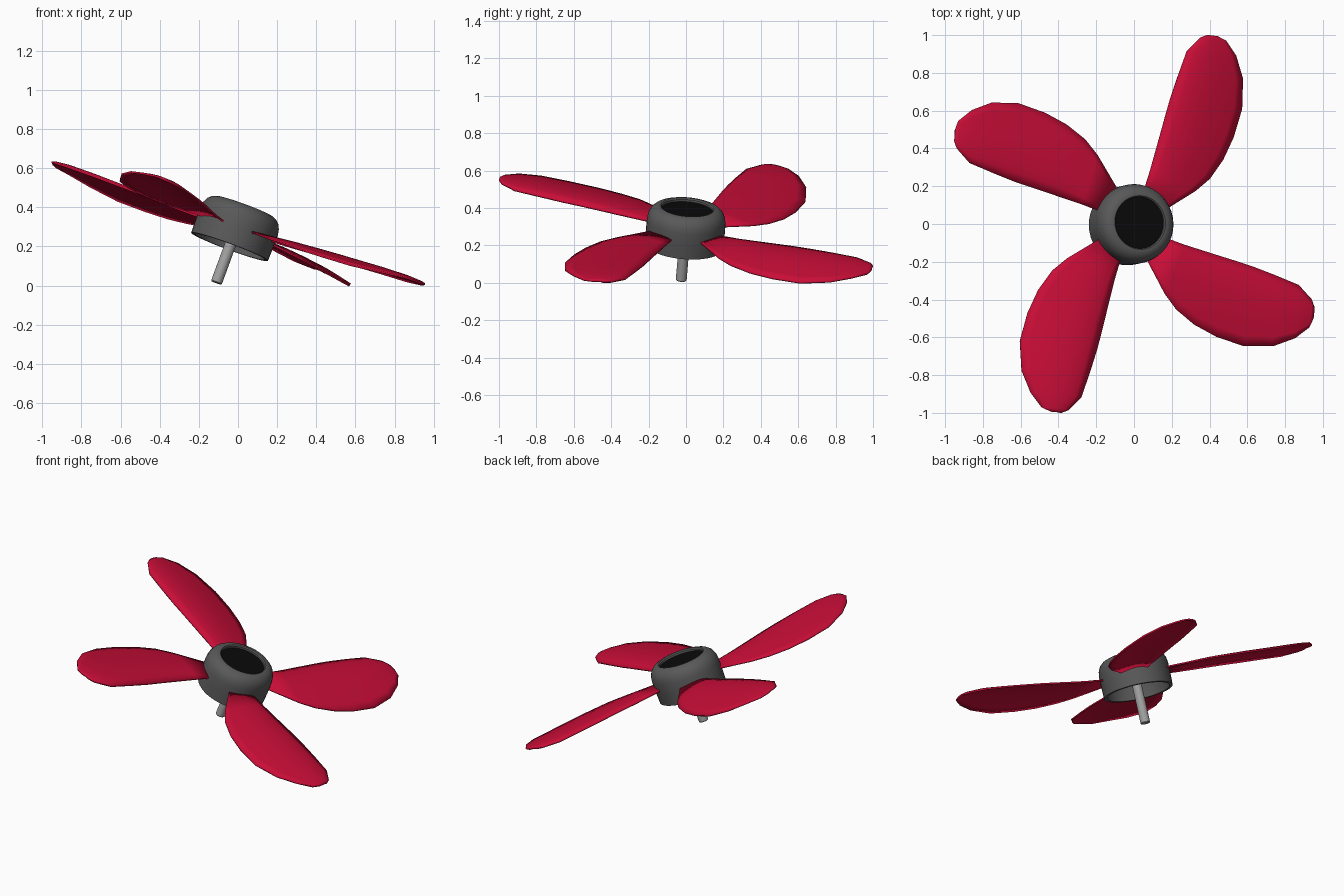
import bpy, bmesh, math
from mathutils import Matrix, Vector

if "Cube" in bpy.data.objects:
    bpy.data.objects.remove(bpy.data.objects["Cube"])

# Tilted frame: local z is the rotation axis
AXIS = Vector((0.344, 0.080, 0.935)).normalized()
TILT = Matrix.Translation((0, 0, 0.315)) @ Vector((0, 0, 1)).rotation_difference(AXIS).to_matrix().to_4x4()


def material(name, color):
    m = bpy.data.materials.new(name)
    m.diffuse_color = (*color, 1)
    m.use_nodes = True
    m.node_tree.nodes["Principled BSDF"].inputs["Base Color"].default_value = m.diffuse_color
    return m


red = material("red", (0.58, 0.004, 0.038))
dark = material("dark_grey", (0.10, 0.10, 0.10))
black = material("black", (0.003, 0.003, 0.003))
grey = material("light_grey", (0.36, 0.36, 0.36))


def finish(name, bm, mat, angle, matrix=TILT):
    bmesh.ops.recalc_face_normals(bm, faces=bm.faces)
    me = bpy.data.meshes.new(name)
    bm.to_mesh(me)
    bm.free()
    ob = bpy.data.objects.new(name, me)
    bpy.context.collection.objects.link(ob)
    me.materials.append(mat)
    ob.matrix_world = matrix
    bpy.ops.object.select_all(action='DESELECT')
    ob.select_set(True)
    bpy.context.view_layer.objects.active = ob
    bpy.ops.object.shade_smooth_by_angle(angle=math.radians(angle))
    return ob


def lathe(name, profile, mat, steps=40, closed=False):
    bm = bmesh.new()
    vs = [bm.verts.new((r, 0, z)) for r, z in profile]
    pairs = list(zip(vs, vs[1:])) + ([(vs[-1], vs[0])] if closed else [])
    edges = [bm.edges.new(p) for p in pairs]
    bmesh.ops.spin(bm, geom=vs + edges, cent=(0, 0, 0), axis=(0, 0, 1),
                   angle=math.tau, steps=steps)
    bmesh.ops.remove_doubles(bm, verts=bm.verts, dist=1e-5)
    return finish(name, bm, mat, 35)


# Hollow hub shell with rounded shoulder and open top rim
lathe("hub", [(0.190, -0.125), (0.209, -0.125), (0.211, -0.05), (0.211, 0.015),
              (0.206, 0.045), (0.194, 0.070), (0.175, 0.087), (0.155, 0.095),
              (0.143, 0.095), (0.137, 0.088), (0.137, 0.055), (0.175, 0.055), (0.190, 0.03)],
      dark, closed=True)
# Black recessed cap and the shaft
lathe("hub_cap", [(0, 0.076), (0.139, 0.076), (0.139, 0.058), (0, 0.058)], black)
lathe("shaft", [(0, 0.06), (0.029, 0.06), (0.029, -0.318), (0.026, -0.322), (0, -0.322)], grey, 20)

# Blade stations from root to tip: straight edge, then curved edge (x, y, z)
STATIONS = [
    ((0.070, 0.187, -0.030), (0.185, 0.080, -0.030)),
    ((0.105, 0.290, -0.027), (0.365, 0.185, -0.045)),
    ((0.130, 0.375, -0.023), (0.448, 0.251, -0.050)),
    ((0.158, 0.470, -0.018), (0.526, 0.353, -0.055)),
    ((0.187, 0.570, -0.013), (0.587, 0.474, -0.055)),
    ((0.216, 0.666, -0.010), (0.635, 0.625, -0.050)),
    ((0.259, 0.786, -0.006), (0.635, 0.784, -0.030)),
    ((0.312, 0.923, -0.003), (0.592, 0.903, -0.012)),
    ((0.388, 0.994, 0.000), (0.534, 0.981, -0.005)),
    ((0.430, 1.008, 0.000), (0.485, 1.003, 0.000)),
]
ACROSS = 8


def blade(name, turn):
    bm = bmesh.new()
    rows = []
    for a, b in STATIONS:
        a, b = Vector(a), Vector(b)
        row = []
        for i in range(ACROSS + 1):
            t = i / ACROSS
            p = a.lerp(b, t)
            # crown of the camber sits nearer the straight edge
            p.z += 0.07 * (b - a).length * math.sin(math.pi * t ** 0.75)
            row.append(bm.verts.new(p))
        rows.append(row)
    for r, s in zip(rows, rows[1:]):
        for i in range(ACROSS):
            bm.faces.new((r[i], r[i + 1], s[i + 1], s[i]))
    ob = finish(name, bm, red, 40, TILT @ Matrix.Rotation(turn, 4, 'Z'))
    sol = ob.modifiers.new("thickness", 'SOLIDIFY')
    sol.thickness = 0.01
    sol.offset = 0


for k in range(4):
    blade(f"blade_{k + 1}", k * math.pi / 2)
